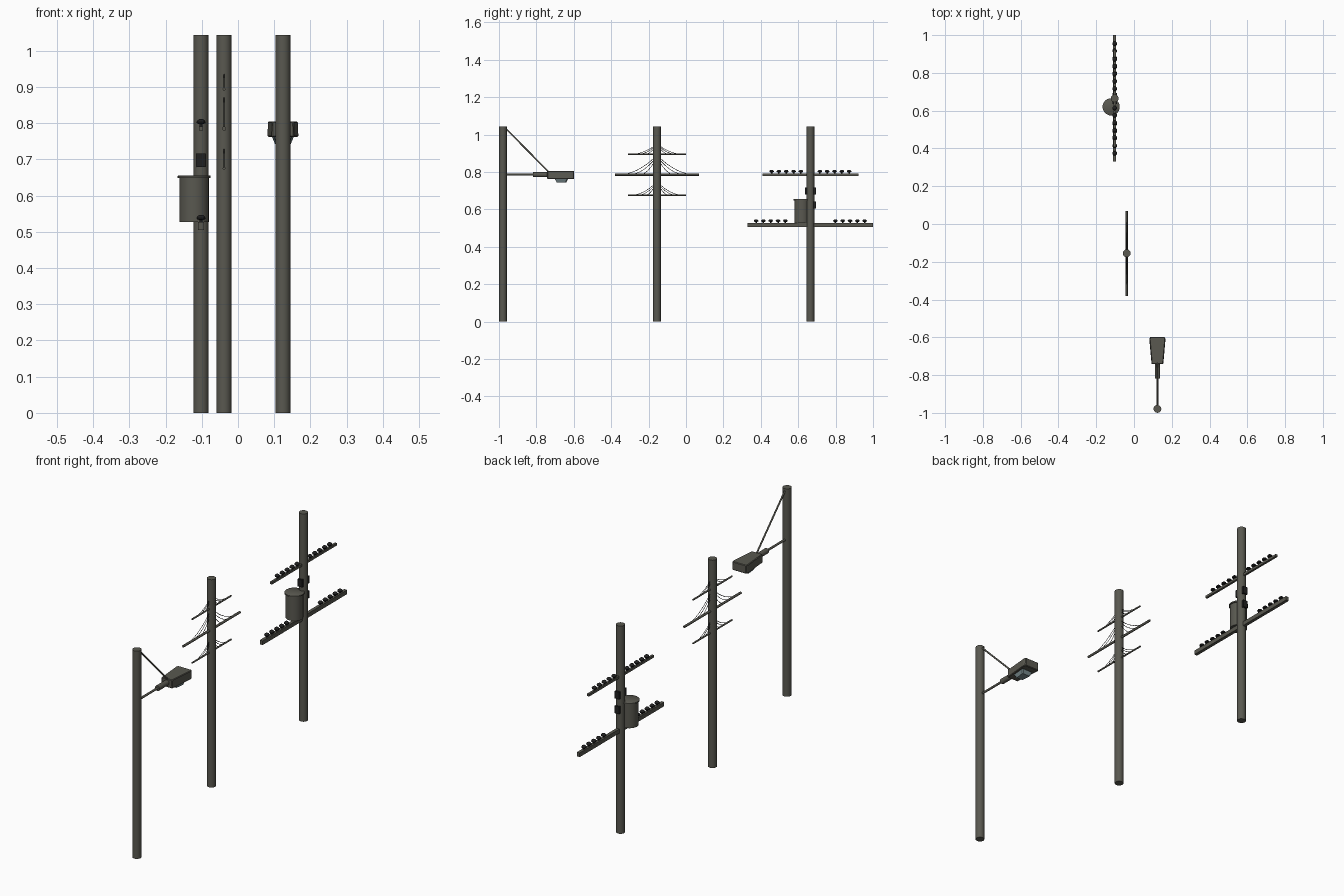
import bpy, bmesh, math
from mathutils import Vector

if "Cube" in bpy.data.objects:
    bpy.data.objects.remove(bpy.data.objects["Cube"])


def material(name, col):
    m = bpy.data.materials.new(name)
    m.diffuse_color = (*col, 1)
    m.use_nodes = True
    m.node_tree.nodes["Principled BSDF"].inputs["Base Color"].default_value = m.diffuse_color
    return m


GREY = material("weathered grey", (0.100, 0.098, 0.080))
DARK = material("dark ceramic", (0.014, 0.014, 0.014))
GLASS = material("lamp glass", (0.20, 0.27, 0.28))


def finish(name, bm, mat, smooth=True):
    bmesh.ops.recalc_face_normals(bm, faces=bm.faces)
    me = bpy.data.meshes.new(name)
    bm.to_mesh(me)
    bm.free()
    ob = bpy.data.objects.new(name, me)
    bpy.context.collection.objects.link(ob)
    me.materials.append(mat)
    if smooth:
        bpy.context.view_layer.objects.active = ob
        ob.select_set(True)
        bpy.ops.object.shade_smooth_by_angle(angle=math.radians(40))
        ob.select_set(False)
    return ob


def rod(name, a, b, r, mat=GREY, sides=16):
    a, b = Vector(a), Vector(b)
    bm = bmesh.new()
    bmesh.ops.create_cone(bm, cap_ends=True, segments=sides, radius1=r, radius2=r,
                          depth=(b - a).length)
    bm.transform((b - a).to_track_quat('Z', 'Y').to_matrix().to_4x4())
    bmesh.ops.translate(bm, verts=bm.verts, vec=(a + b) / 2)
    return finish(name, bm, mat)


def box(name, c, size, mat=GREY):
    bm = bmesh.new()
    bmesh.ops.create_cube(bm, size=1)
    bmesh.ops.scale(bm, verts=bm.verts, vec=size)
    bmesh.ops.translate(bm, verts=bm.verts, vec=c)
    return finish(name, bm, mat, False)


def lathe(name, c, profile, mat, sides=16):
    bm = bmesh.new()
    rings = [[bm.verts.new((c[0] + r * math.cos(2 * math.pi * i / sides),
                            c[1] + r * math.sin(2 * math.pi * i / sides), c[2] + z))
              for i in range(sides)] for r, z in profile]
    for lo, hi in zip(rings, rings[1:]):
        for i in range(sides):
            j = (i + 1) % sides
            bm.faces.new((lo[i], lo[j], hi[j], hi[i]))
    bm.faces.new(rings[0])
    bm.faces.new(rings[-1])
    return finish(name, bm, mat)


def loft(name, lower, upper, mat, bevel=0):
    """Solid between two outlines of equal point count."""
    bm = bmesh.new()
    a = [bm.verts.new(p) for p in lower]
    b = [bm.verts.new(p) for p in upper]
    n = len(a)
    bm.faces.new(a)
    bm.faces.new(b)
    for i in range(n):
        j = (i + 1) % n
        bm.faces.new((a[i], a[j], b[j], b[i]))
    if bevel:
        bmesh.ops.recalc_face_normals(bm, faces=bm.faces)
        bmesh.ops.bevel(bm, geom=bm.edges[:], offset=bevel, segments=1, affect='EDGES')
    return finish(name, bm, mat, False)


R, H = 0.0207, 1.043
LX, LY = 0.124, -0.979    # lamp pole
WX, WY = -0.0385, -0.155  # wire pole
TX, TY = -0.102, 0.665    # transformer pole
for n, x, y in (("lamp_pole", LX, LY), ("wire_pole", WX, WY), ("transformer_pole", TX, TY)):
    rod(n, (x, y, 0), (x, y, H), R, sides=20)

# street lamp: arm, stay, sleeve, tapered head and glass
rod("lamp_arm", (LX, LY, 0.785), (LX, -0.80, 0.785), 0.0055, sides=12)
rod("lamp_stay", (LX, LY + 0.015, 1.033), (LX, -0.735, 0.800), 0.0042, sides=10)
rod("lamp_sleeve", (LX, -0.817, 0.785), (LX, -0.735, 0.785), 0.0135)


def outline(z, k=1.0, pts=((0.031, -0.742), (0.043, -0.610), (0.039, -0.598))):
    right = [(LX + hx * k, y, z) for hx, y in pts]
    return right + [(2 * LX - x, y, z) for x, y, z in reversed(right)]


loft("lamp_head", outline(0.762), outline(0.805, 0.96), GREY, 0.003)
loft("lamp_glass", outline(0.743, 1, ((0.017, -0.690), (0.022, -0.645), (0.018, -0.640))),
     outline(0.764, 1, ((0.025, -0.703), (0.031, -0.636), (0.027, -0.630))), GLASS)

# wire pole: three cross arms with sagging wires in the arm's plane
for n, z, half, r, top in (("upper", 0.894, 0.155, 0.004, 0.938),
                           ("middle", 0.785, 0.225, 0.0058, 0.875),
                           ("lower", 0.675, 0.155, 0.004, 0.733)):
    rod(n + "_wire_arm", (WX, WY - half, z), (WX, WY + half, z), r, sides=10)
    cu = bpy.data.curves.new(n + "_wires", 'CURVE')
    cu.dimensions = '3D'
    cu.bevel_depth = 0.0013
    cu.bevel_resolution = 0
    cu.use_fill_caps = True
    for side in (-1, 1):
        for k in (0.92, 0.68, 0.42):
            sp = cu.splines.new('POLY')
            sp.points.add(10)
            start = z + (top - z) * (0.55 + 0.45 * k / 0.92)
            for i, p in enumerate(sp.points):
                t = i / 10
                y = 0.015 + (half * k - 0.015) * t
                p.co = (WX, WY + side * y, z + (start - z) * (1 - t) ** 2, 1)
    ob = bpy.data.objects.new(n + "_wires", cu)
    bpy.context.collection.objects.link(ob)
    cu.materials.append(DARK)

# transformer pole: cross arms with rows of insulators
CAP = [(0.004, -0.003), (0.004, 0.006), (0.0115, 0.008), (0.0125, 0.012),
       (0.0095, 0.017), (0.005, 0.020)]
for n, z, half, w, h, first in (("upper", 0.785, 0.257, 0.011, 0.012, 0.051),
                                ("lower", 0.516, 0.335, 0.016, 0.021, 0.134)):
    box(n + "_insulator_arm", (TX, TY, z), (w, 2 * half, h))
    for side in (-1, 1):
        for i in range(5):
            lathe(n + "_insulator", (TX, TY + side * (first + 0.039 * i), z + h / 2),
                  CAP, DARK, 12)

# transformer can with lid
lathe("transformer_can", (-0.121, 0.620, 0), [(0.0405, 0.527), (0.0405, 0.650)], GREY, 28)
lathe("transformer_lid", (-0.121, 0.620, 0), [(0.0455, 0.648), (0.0455, 0.654), (0.043, 0.656)],
      GREY, 28)

# dark clamps on both sides of the pole
for z in (0.697, 0.623):
    for side in (-1, 1):
        box("pole_clamp", (TX, TY + side * 0.0215, z), (0.024, 0.016, 0.037), DARK)
